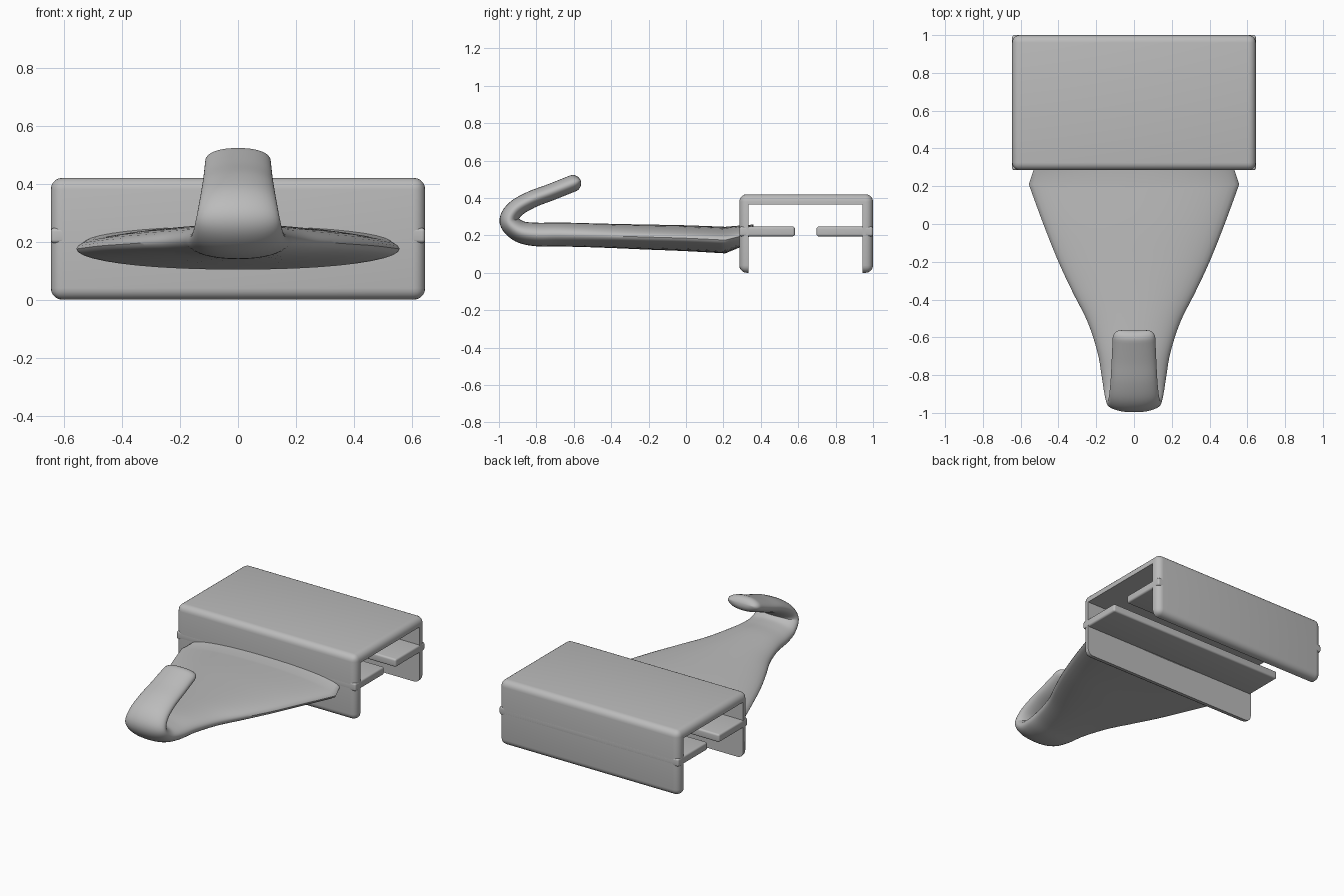
import bpy, bmesh, math
from mathutils import Vector

if "Cube" in bpy.data.objects:
    bpy.data.objects.remove(bpy.data.objects["Cube"])

grey = bpy.data.materials.new("plain_grey")
grey.use_nodes = True
grey.diffuse_color = (0.5, 0.5, 0.5, 1)
grey.node_tree.nodes["Principled BSDF"].inputs["Base Color"].default_value = (0.5, 0.5, 0.5, 1)


def add_object(name, bm):
    bmesh.ops.recalc_face_normals(bm, faces=bm.faces)
    mesh = bpy.data.meshes.new(name)
    bm.to_mesh(mesh)
    bm.free()
    obj = bpy.data.objects.new(name, mesh)
    bpy.context.collection.objects.link(obj)
    mesh.materials.append(grey)
    return obj


def smooth(obj):
    bpy.ops.object.select_all(action='DESELECT')
    obj.select_set(True)
    bpy.context.view_layer.objects.active = obj
    bpy.ops.object.shade_smooth_by_angle(angle=math.radians(35))


def box(name, half_x, y, z, bevel=0):
    bm = bmesh.new()
    bmesh.ops.create_cube(bm, size=1)
    for v in bm.verts:
        v.co = (v.co.x * 2 * half_x, y[0] + (v.co.y + 0.5) * (y[1] - y[0]),
                z[0] + (v.co.z + 0.5) * (z[1] - z[0]))
    if bevel:
        bmesh.ops.bevel(bm, geom=bm.edges[:], offset=bevel, segments=5,
                        profile=0.5, affect='EDGES')
    return add_object(name, bm)


# Bracket: rounded block hollowed into an open channel
bracket = box("bracket_channel", 0.645, (0.285, 1.0), (0.0, 0.42), 0.04)
cutter = box("channel_cutter", 0.8, (0.335, 0.945), (-0.1, 0.365))
cutter.hide_render = True
cutter.hide_viewport = True
cut = bracket.modifiers.new("hollow", 'BOOLEAN')
cut.object = cutter
cut.operation = 'DIFFERENCE'
cut.solver = 'EXACT'
bpy.context.view_layer.objects.active = bracket
bpy.ops.object.modifier_apply(modifier="hollow")
bpy.data.objects.remove(cutter)
smooth(bracket)

# Inner rails facing each other
for name, span in (("front_rail", (0.285, 0.582)), ("back_rail", (0.698, 1.0))):
    smooth(box(name, 0.645, span, (0.195, 0.247), 0.012))

# Hook stations: y, z, half width, half thickness
root = [(0.36, 0.24, 0.49, 0.018), (0.29, 0.195, 0.53, 0.058)]
stations = [
    (0.21, 0.175, 0.557, 0.071), (0.0, 0.185, 0.48, 0.069),
    (-0.2, 0.191, 0.40, 0.067), (-0.36, 0.196, 0.325, 0.065),
    (-0.52, 0.201, 0.245, 0.064), (-0.68, 0.205, 0.193, 0.064),
    (-0.8, 0.205, 0.172, 0.063), (-0.89, 0.222, 0.158, 0.058),
    (-0.945, 0.275, 0.145, 0.052), (-0.915, 0.338, 0.133, 0.048),
    (-0.83, 0.39, 0.124, 0.046), (-0.72, 0.432, 0.118, 0.045),
    (-0.605, 0.478, 0.113, 0.045)]
STEPS, SIDES = 6, 40


def catmull(a, b, c, d, t):
    return tuple(0.5 * (2 * q + (r - p) * t + (2 * p - 5 * q + 4 * r - s) * t ** 2
                        + (3 * q - p - 3 * r + s) * t ** 3)
                 for p, q, r, s in zip(a, b, c, d))


path = list(root)
padded = [stations[0]] + stations + [stations[-1]]
for i in range(len(stations) - 1):
    path += [catmull(*padded[i:i + 4], k / STEPS) for k in range(STEPS)]
path.append(stations[-1])

# Loft rings across the path, keeping the wide root upright
bm = bmesh.new()
rings = []


def add_ring(y, z, w, t, along):
    normal = Vector((0, along.z, -along.y))
    ring = []
    for k in range(SIDES):
        a = math.tau * k / SIDES
        side = math.copysign(abs(math.cos(a)) ** 0.9, math.cos(a))
        ring.append(bm.verts.new(Vector((w * side, y, z)) + normal * t * math.sin(a)))
    rings.append(ring)


for i, (y, z, w, t) in enumerate(path):
    before, after = path[max(i - 1, 0)], path[min(i + 1, len(path) - 1)]
    along = Vector((0, after[0] - before[0], after[1] - before[1])).normalized()
    if i < len(root) + 1:
        along = Vector((0, -1, 0))
    add_ring(y, z, w, t, along)

# Rounded tip
for k in range(1, 6):
    a = math.pi / 2 * k / 5.3
    y, z, w, t = stations[-1]
    reach = t * math.sin(a)
    add_ring(y + along.y * reach, z + along.z * reach,
             w - t * (1 - math.cos(a)), t * math.cos(a), along)

for r1, r2 in zip(rings, rings[1:]):
    for k in range(SIDES):
        n = (k + 1) % SIDES
        bm.faces.new((r1[k], r1[n], r2[n], r2[k]))
bm.faces.new(rings[0])
bm.faces.new(rings[-1])
smooth(add_object("hook", bm))
